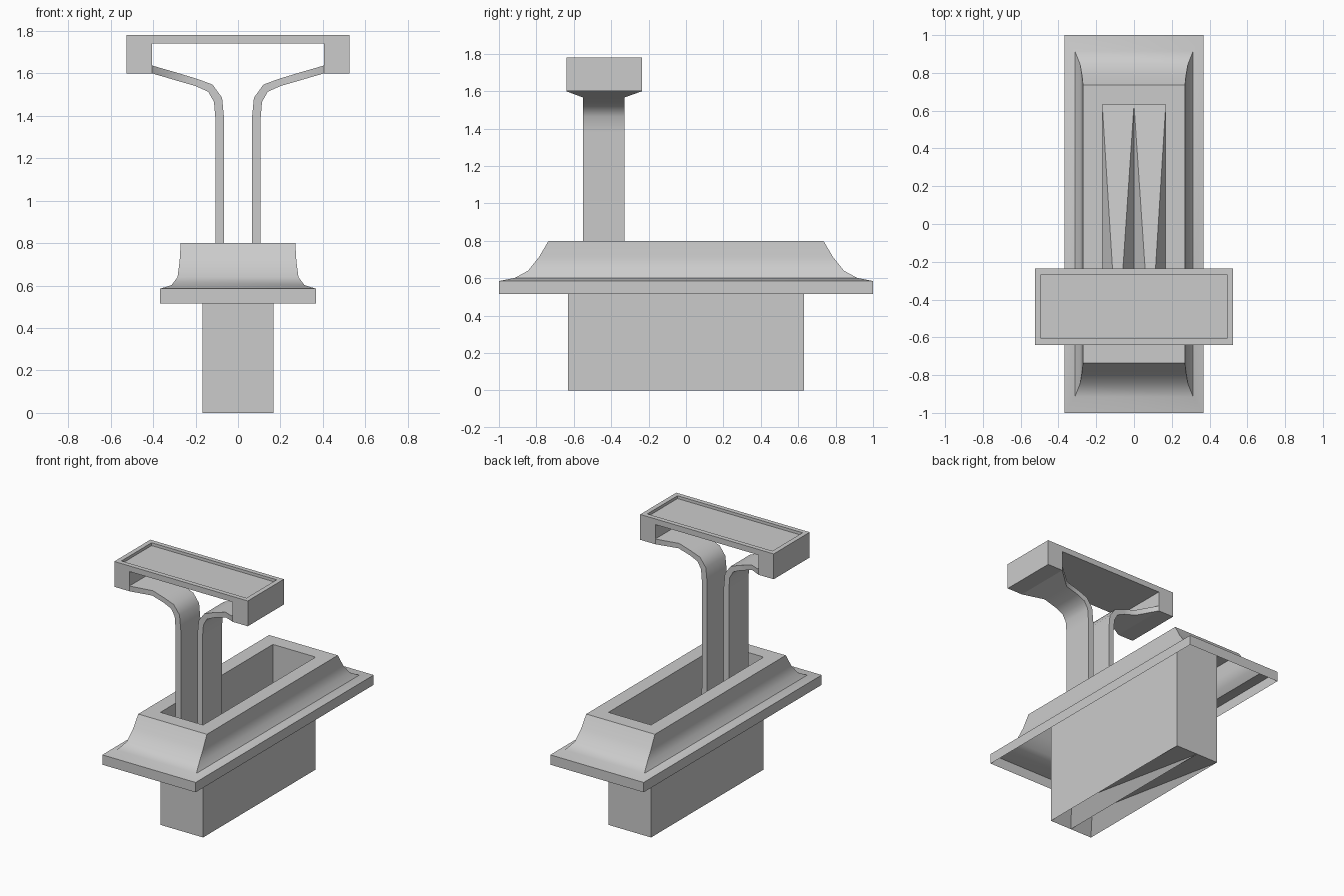
import bpy, bmesh, math

if "Cube" in bpy.data.objects:
    bpy.data.objects.remove(bpy.data.objects["Cube"])


def finish(name, bm, angle=35):
    bmesh.ops.remove_doubles(bm, verts=bm.verts, dist=1e-4)
    bmesh.ops.recalc_face_normals(bm, faces=bm.faces)
    mesh = bpy.data.meshes.new(name)
    bm.to_mesh(mesh)
    bm.free()
    ob = bpy.data.objects.new(name, mesh)
    bpy.context.collection.objects.link(ob)
    bpy.ops.object.select_all(action='DESELECT')
    bpy.context.view_layer.objects.active = ob
    ob.select_set(True)
    bpy.ops.object.shade_smooth_by_angle(angle=math.radians(angle))
    return ob


def loft(bm, sections, caps=False):
    """Join a series of equal-sized closed rings with quads."""
    rings = [[bm.verts.new(p) for p in s] for s in sections]
    for a, b in zip(rings, rings[1:]):
        n = len(a)
        for i in range(n):
            bm.faces.new((a[i], a[(i + 1) % n], b[(i + 1) % n], b[i]))
    if caps:
        bm.faces.new(rings[0])
        bm.faces.new(rings[-1])


def rect(x, y, z):
    return [(-x, -y, z), (x, -y, z), (x, y, z), (-x, y, z)]


# Housing: box wall, top rim, flared skirt and flange as one open shell
bm = bmesh.new()
loft(bm, [rect(*p) for p in (
    (.168, .632, 0), (.168, .632, .8), (.27, .735, .8), (.275, .785, .715),
    (.285, .845, .64), (.313, .915, .602), (.367, 1, .585), (.367, 1, .515))])
housing = finish("housing", bm)

# Pocket floor: rises from the box's lower edge to the feet of the two arms
FOOT = .1
bm = bmesh.new()
for s in (1, -1):
    pts = [(0, .632, 0), (.168, .632, 0), (.065, -.33, FOOT), (.108, -.33, FOOT),
           (.168, -.632, 0), (0, -.632, 0), (.065, -.55, FOOT), (.108, -.55, FOOT)]
    v = [bm.verts.new((s * x, y, z)) for x, y, z in pts]
    for f in ((0, 1, 3, 2), (1, 4, 3), (4, 7, 3), (4, 5, 6, 7), (0, 2, 6, 5)):
        bm.faces.new([v[i] for i in f])
floor = finish("pocket_floor", bm)

# Arms: (inner x, inner z, outer x, outer z, front y, back y) up each strip
path = [(.065, FOOT, .108, FOOT, -.55, -.33),
        (.065, 1.38, .106, 1.38, -.55, -.33),
        (.075, 1.485, .113, 1.465, -.55, -.33),
        (.12, 1.547, .14, 1.513, -.55, -.33),
        (.19, 1.573, .2, 1.54, -.55, -.33),
        (.285, 1.602, .29, 1.566, -.55, -.33),
        (.406, 1.637, .406, 1.6, -.64, -.235)]
for side, s in (("left", -1), ("right", 1)):
    bm = bmesh.new()
    loft(bm, [[(s * xi, f, zi), (s * xo, f, zo), (s * xo, b, zo), (s * xi, b, zi)]
              for xi, zi, xo, zo, f, b in path], caps=True)
    finish(side + "_arm", bm, 45)

# Handle: bracket profile pulled along y, with a shallow recess in its top
bm = bmesh.new()
profile = [(-.525, 1.6), (-.406, 1.6), (-.406, 1.74), (.406, 1.74),
           (.406, 1.6), (.525, 1.6), (.525, 1.78), (-.525, 1.78)]
loft(bm, [[(x, y, z) for x, z in profile] for y in (-.64, -.235)], caps=True)
bmesh.ops.recalc_face_normals(bm, faces=bm.faces)
top = next(f for f in bm.faces if f.normal.z > .9 and f.calc_center_median().z > 1.77)
bmesh.ops.inset_region(bm, faces=[top], thickness=.047)
bmesh.ops.inset_region(bm, faces=[top], thickness=.0005, depth=-.02)
finish("handle", bm)
